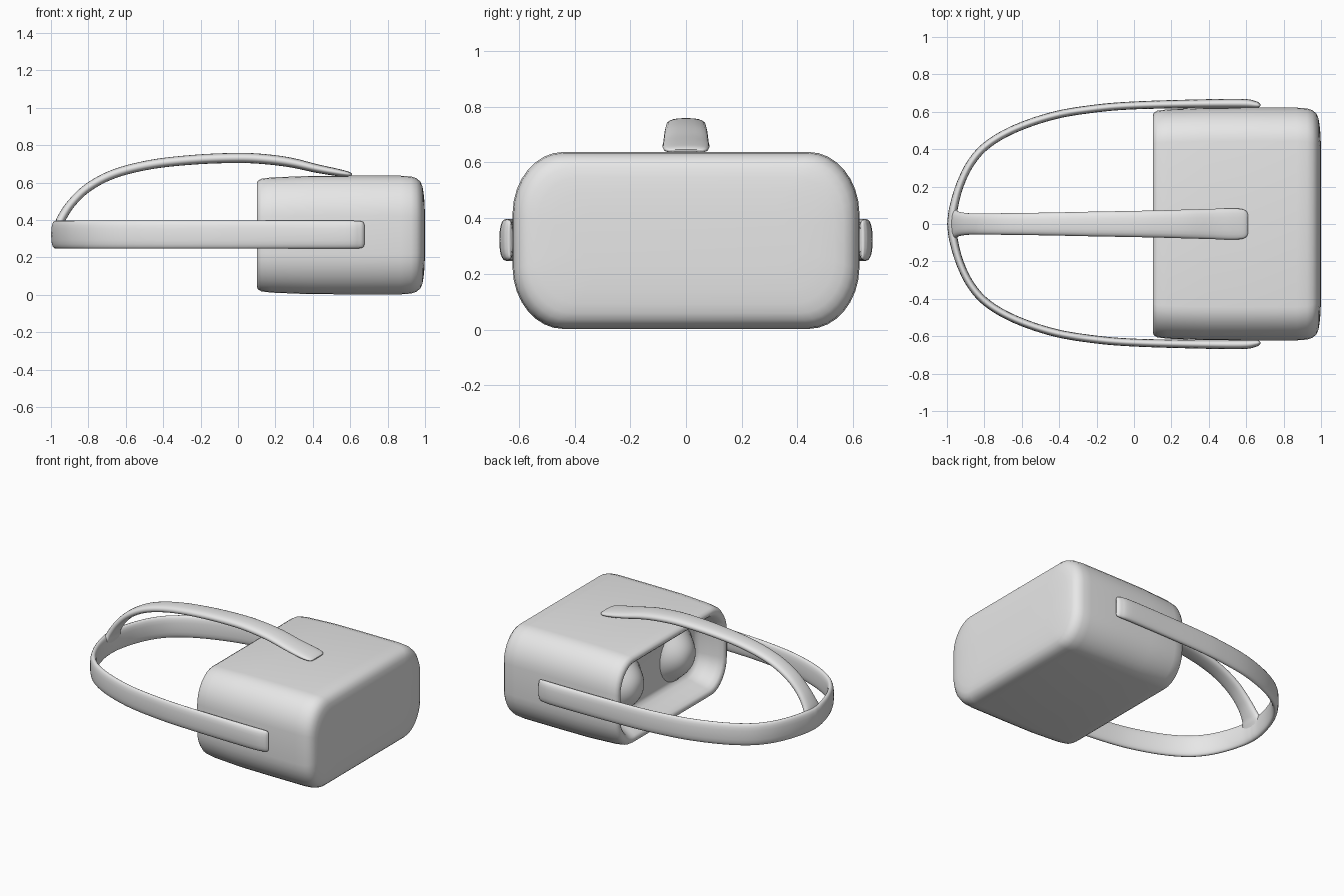
import bpy, bmesh, math
from mathutils import Vector

if "Cube" in bpy.data.objects:
    bpy.data.objects.remove(bpy.data.objects["Cube"])

grey = bpy.data.materials.new("light grey plastic")
grey.diffuse_color = (0.8, 0.8, 0.8, 1)
grey.use_nodes = True
grey.node_tree.nodes["Principled BSDF"].inputs["Base Color"].default_value = grey.diffuse_color
CZ = 0.32  # mid height of the visor


def finish(name, rings, angle=60):
    """Skin a list of closed rings, cap both ends, shade smooth."""
    bm = bmesh.new()
    rows = [[bm.verts.new(p) for p in ring] for ring in rings]
    n = len(rows[0])
    for a, b in zip(rows, rows[1:]):
        for i in range(n):
            j = (i + 1) % n
            bm.faces.new((a[i], a[j], b[j], b[i]))
    bm.faces.new(rows[0][::-1])
    bm.faces.new(rows[-1])
    bmesh.ops.recalc_face_normals(bm, faces=bm.faces)
    me = bpy.data.meshes.new(name)
    bm.to_mesh(me)
    bm.free()
    me.materials.append(grey)
    ob = bpy.data.objects.new(name, me)
    bpy.context.collection.objects.link(ob)
    bpy.ops.object.select_all(action='DESELECT')
    ob.select_set(True)
    bpy.context.view_layer.objects.active = ob
    bpy.ops.object.shade_smooth_by_angle(angle=math.radians(angle))
    return ob


def rounded_ring(x, d):
    """Rounded rectangle across x, inset by d, with gently bowed sides."""
    hy, hz = 0.613 - d, 0.317 - d
    ry, rz = max(0.17 - d * 0.4, 0.06), max(0.215 - d * 0.7, 0.05)
    pts = []
    for sy, sz, start in ((1, 1, 0), (-1, 1, 90), (-1, -1, 180), (1, -1, 270)):
        for k in range(9):
            a = math.radians(start + k * 90 / 8)
            y = sy * (hy - ry) + ry * math.cos(a)
            z = sz * (hz - rz) + rz * math.sin(a)
            y += 0.01 * sy * (1 - (z / hz) ** 2)
            pts.append((x, y, CZ + z))
    return pts


def spline(points, steps=6):
    """Catmull-Rom through points of any dimension."""
    p = [Vector(q) for q in points]
    p = [2 * p[0] - p[1]] + p + [2 * p[-1] - p[-2]]
    out = []
    for i in range(1, len(p) - 2):
        for k in range(steps):
            t = k / steps
            a, b, c, d = p[i - 1:i + 3]
            out.append(0.5 * (2 * b + (c - a) * t + (2 * a - 5 * b + 4 * c - d) * t * t
                              + (3 * b - a - 3 * c + d) * t ** 3))
    return out + [p[-2]]


def strap(name, path, side, centre):
    """Sweep a soft flat section; each station is (u, v, half width, half thickness)."""
    rings = []
    for i, s in enumerate(path):
        a, b = path[max(i - 1, 0)], path[min(i + 1, len(path) - 1)]
        tan = Vector((b[0] - a[0], b[1] - a[1])).normalized()
        nor = Vector((-tan.y, tan.x))
        ring = []
        for k in range(20):
            ang = 2 * math.pi * k / 20
            c, sn = math.cos(ang), math.sin(ang)
            w = s[2] * math.copysign(abs(c) ** 0.75, c)
            t = s[3] * math.copysign(abs(sn) ** 0.85, sn)
            u, v = s[0] + nor.x * t, s[1] + nor.y * t
            ring.append((u, v, centre + w) if side == 'z' else (u, centre + w, v))
        rings.append(ring)
    return finish(name, rings)


# Visor: rounded outer shell, padded rim and the recessed eye cavity
shell = [(0.27, 0.155), (0.265, 0.138), (0.245, 0.120), (0.20, 0.100), (0.14, 0.078),
         (0.112, 0.065), (0.102, 0.053), (0.101, 0.042), (0.106, 0.027), (0.125, 0.016),
         (0.18, 0.009), (0.38, 0.001), (0.60, 0.0), (0.87, 0.0), (0.925, 0.004),
         (0.955, 0.014), (0.975, 0.032), (0.986, 0.056), (0.992, 0.09), (0.997, 0.14),
         (1.0, 0.22)]
finish("visor_body", [rounded_ring(x, d) for x, d in shell])

# Two domed lenses blending softly into the cavity floor
for label, y0 in (("left_lens", 0.28), ("right_lens", -0.28)):
    rings = []
    for k in range(15):
        f = 1 - k / 14.3
        r, x = 0.185 * f, 0.275 - 0.115 * (1 - f ** 2.4) ** 1.3
        rings.append([(x, y0 + r * math.cos(2 * math.pi * j / 32),
                       CZ + r * math.sin(2 * math.pi * j / 32)) for j in range(32)])
    finish(label, rings)

# Head band: half outline mirrored into one continuous loop round the back
half = spline([(0.674, 0.630, 0.058, 0.004), (0.668, 0.633, 0.068, 0.012),
               (0.645, 0.638, 0.073, 0.020), (0.57, 0.644, 0.075, 0.025),
               (0.30, 0.642, 0.075, 0.023), (0.0, 0.634, 0.075, 0.021),
               (-0.20, 0.618, 0.075, 0.021), (-0.42, 0.582, 0.075, 0.021),
               (-0.63, 0.512, 0.075, 0.021), (-0.78, 0.427, 0.075, 0.021),
               (-0.87, 0.330, 0.075, 0.021), (-0.93, 0.210, 0.075, 0.021),
               (-0.965, 0.085, 0.075, 0.023), (-0.974, 0.0, 0.075, 0.025)])
mirrored = [Vector((s[0], -s[1], s[2], s[3])) for s in half[-2::-1]]
strap("head_band", half + mirrored, 'z', 0.322)

# Top strap: rises over the head and flares where it joins the band
top = spline([(0.608, 0.641, 0.050, 0.004), (0.603, 0.643, 0.066, 0.009),
              (0.580, 0.647, 0.079, 0.015), (0.52, 0.657, 0.084, 0.020),
              (0.42, 0.676, 0.081, 0.023), (0.28, 0.708, 0.077, 0.026),
              (0.14, 0.726, 0.073, 0.027), (0.0, 0.732, 0.070, 0.027),
              (-0.22, 0.724, 0.066, 0.026), (-0.46, 0.698, 0.061, 0.025),
              (-0.66, 0.648, 0.058, 0.024), (-0.80, 0.575, 0.057, 0.023),
              (-0.89, 0.490, 0.058, 0.023), (-0.943, 0.410, 0.068, 0.024),
              (-0.960, 0.365, 0.085, 0.022), (-0.968, 0.33, 0.095, 0.016)])
strap("top_strap", top, 'y', 0.0)
